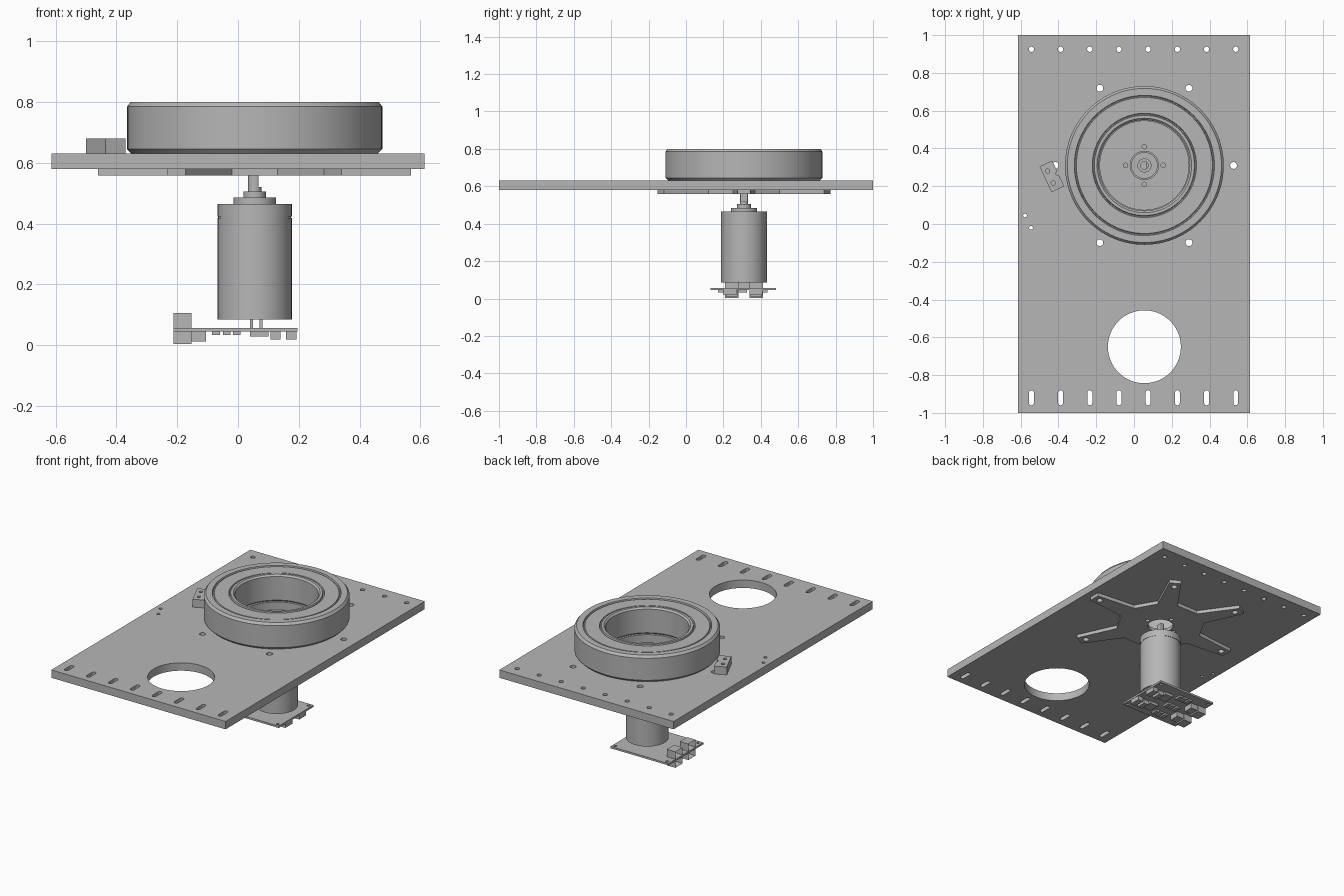
import bpy, bmesh
from math import pi, sin, cos, radians
from mathutils import Matrix, Vector

cube = bpy.data.objects.get("Cube")
if cube:
    bpy.data.objects.remove(cube)

grey = bpy.data.materials.new("plain_grey")
grey.use_nodes = True
colour = (0.47, 0.47, 0.47, 1)
grey.diffuse_color = colour
grey.node_tree.nodes["Principled BSDF"].inputs["Base Color"].default_value = colour

CX, CY = 0.055, 0.31          # shared axis of bearing, spider and motor


def finish(name, bm):
    """Weld, shade smooth with sharp edges and link the part."""
    bmesh.ops.remove_doubles(bm, verts=bm.verts, dist=1e-5)
    bmesh.ops.recalc_face_normals(bm, faces=bm.faces)
    for f in bm.faces:
        f.smooth = True
    for e in bm.edges:
        e.smooth = len(e.link_faces) == 2 and e.calc_face_angle(0) < radians(30)
    mesh = bpy.data.meshes.new(name)
    bm.to_mesh(mesh)
    bm.free()
    mesh.materials.append(grey)
    obj = bpy.data.objects.new(name, mesh)
    bpy.context.collection.objects.link(obj)
    return obj


def circle(x, y, r, n=24):
    return [(x + r * cos(2 * pi * i / n), y + r * sin(2 * pi * i / n)) for i in range(n)]


def slot(x, y, r, half):
    pts = []
    for i in range(18):
        a = pi * (i if i < 9 else i - 1) / 8
        pts.append((x + r * cos(a), y + r * sin(a) + (half if i < 9 else -half)))
    return pts


def rect(x0, x1, y0, y1):
    return [(x0, y0), (x1, y0), (x1, y1), (x0, y1)]


def slab(name, outlines, z0, z1):
    """Flat part: first outline is the border, the others are holes."""
    curve = bpy.data.curves.new(name, 'CURVE')
    curve.dimensions = '2D'
    curve.fill_mode = 'BOTH'
    curve.extrude = (z1 - z0) / 2
    for pts in outlines:
        s = curve.splines.new('POLY')
        s.points.add(len(pts) - 1)
        for p, (x, y) in zip(s.points, pts):
            p.co = (x, y, 0, 1)
        s.use_cyclic_u = True
    temp = bpy.data.objects.new(name, curve)
    mesh = bpy.data.meshes.new_from_object(temp)
    bm = bmesh.new()
    bm.from_mesh(mesh)
    bmesh.ops.translate(bm, verts=bm.verts, vec=(0, 0, (z0 + z1) / 2))
    bpy.data.objects.remove(temp)
    bpy.data.curves.remove(curve)
    bpy.data.meshes.remove(mesh)
    return finish(name, bm)


def lathe(name, profile, closed=True, steps=72):
    """Spin an (r, z) profile about the shared axis."""
    bm = bmesh.new()
    vs = [bm.verts.new((CX + r, CY, z)) for r, z in profile]
    pairs = list(zip(vs, vs[1:])) + ([(vs[-1], vs[0])] if closed else [])
    es = [bm.edges.new(p) for p in pairs]
    bmesh.ops.spin(bm, geom=vs + es, cent=(CX, CY, 0), axis=(0, 0, 1),
                   angle=2 * pi, steps=steps)
    return finish(name, bm)


def box(name, x0, x1, y0, y1, z0, z1):
    bm = bmesh.new()
    size = Matrix.Diagonal((x1 - x0, y1 - y0, z1 - z0, 1))
    mid = Vector((x0 + x1, y0 + y1, z0 + z1)) / 2
    bmesh.ops.create_cube(bm, size=1, matrix=Matrix.Translation(mid) @ size)
    return finish(name, bm)


# Base plate with mounting holes, slots and the large opening
bolts = [circle(CX + 0.472 * cos(k * pi / 3), CY + 0.472 * sin(k * pi / 3), 0.018)
         for k in range(6)]
columns = [-0.543 + 0.1545 * i for i in range(8)]
openings = [circle(CX, -0.65, 0.193, 72), circle(CX, CY, 0.235, 72)]
openings += [circle(x, 0.925, 0.014) for x in columns]
openings += [slot(x, -0.92, 0.013, 0.027) for x in columns]
openings += [circle(-0.577, 0.045, 0.01), circle(-0.545, -0.02, 0.01)]
slab("base_plate", [rect(-0.613, 0.613, -1, 1)] + openings + bolts, 0.58, 0.63)

# Six-armed motor bracket under the plate
star = []
for k in range(6):
    for along, across, turn in ((0.515, -0.035, 0), (0.515, 0.035, 0),
                                (0.25, -0.075, pi / 6), (0.25, 0.075, pi / 6)):
        a = k * pi / 3 + turn
        star.append((CX + along * cos(a) - across * sin(a),
                     CY + along * sin(a) + across * cos(a)))
screws = [circle(CX + 0.1 * cos(k * pi / 2), CY + 0.1 * sin(k * pi / 2), 0.012)
          for k in range(4)]
slab("star_bracket", [star, circle(CX, CY, 0.075, 48)] + bolts + screws, 0.558, 0.58)

# Ring bearing with grooves between the races and the shield
lathe("ring_bearing", [
    (0.24, 0.64), (0.25, 0.63), (0.405, 0.63), (0.42, 0.645), (0.42, 0.785),
    (0.408, 0.8), (0.371, 0.8), (0.368, 0.79), (0.363, 0.79), (0.36, 0.797),
    (0.276, 0.797), (0.273, 0.79), (0.268, 0.79), (0.265, 0.8), (0.25, 0.8),
    (0.24, 0.79)], steps=96)

# Motor: body with a seam, stepped boss and flatted shaft
lathe("motor_body", [
    (0, 0.085), (0.122, 0.085), (0.122, 0.418), (0.12, 0.418), (0.12, 0.423),
    (0.122, 0.423), (0.122, 0.465), (0.07, 0.465), (0.07, 0.485), (0.037, 0.485),
    (0.037, 0.505), (0, 0.505)], closed=False)
lathe("shaft_base", [(0, 0.5), (0.022, 0.5), (0.022, 0.52), (0, 0.52)], closed=False, steps=32)
flatted = [(min(x, CX + 0.013), y) for x, y in circle(CX, CY, 0.022, 32)]
slab("motor_shaft", [flatted], 0.515, 0.565)

# Angled sensor block with a notch on its inner side
edge = [(-0.075, -0.037), (0.075, -0.037), (0.075, 0.037)]
edge += [(0.012 * cos(a * pi / 8), 0.037 - 0.012 * sin(a * pi / 8)) for a in range(9)]
edge.append((-0.075, 0.037))
sensor = slab("sensor_block", [edge, circle(-0.035, -0.008, 0.011),
                               circle(0.035, -0.008, 0.011)], 0, 0.05)
sensor.location = (-0.435, 0.252, 0.63)
sensor.rotation_euler.z = radians(-65)

# Controller board with corner holes
corners = [circle(x, y, 0.009, 16) for x in (-0.19, 0.175) for y in (0.15, 0.46)]
slab("controller_board", [rect(-0.213, 0.195, 0.13, 0.48)] + corners, 0.045, 0.057)

# Socket connectors: open-ended shells facing the board edge
for i, y in enumerate((0.245, 0.375)):
    for level, z0, z1 in (("upper", 0.057, 0.105), ("lower", 0.003, 0.045)):
        socket = box(f"{level}_socket_{i + 1}", -0.213, -0.153, y - 0.036, y + 0.036, z0, z1)
        bm = bmesh.new()
        bm.from_mesh(socket.data)
        front = min(bm.faces, key=lambda f: f.calc_center_median().x)
        bmesh.ops.inset_individual(bm, faces=[front], thickness=0.007)
        bmesh.ops.translate(bm, verts=front.verts, vec=(0.045, 0, 0))
        for f in bm.faces:
            f.smooth = False
        bm.to_mesh(socket.data)
        bm.free()
    box(f"socket_backing_{i + 1}", -0.153, -0.105, y - 0.03, y + 0.03, 0.012, 0.045)

# Chips and terminals on the underside, pins on top
for i, x in enumerate((-0.085, -0.05, -0.017)):
    for j, y in enumerate((0.17, 0.28, 0.39)):
        box(f"small_chip_{i + 1}_{j + 1}", x, x + 0.025, y, y + 0.045, 0.033, 0.045)
for i, y in enumerate((0.2, 0.34)):
    box(f"main_chip_{i + 1}", 0.04, 0.1, y, y + 0.07, 0.028, 0.045)
    box(f"terminal_{i + 1}", 0.158, 0.193, y, y + 0.07, 0.018, 0.045)
    box(f"capacitor_{i + 1}", 0.107, 0.14, y, y + 0.06, 0.018, 0.045)
for i, x in enumerate((0.04, 0.07)):
    box(f"motor_terminal_{i + 1}", x, x + 0.01, CY - 0.03, CY + 0.03, 0.055, 0.087)
